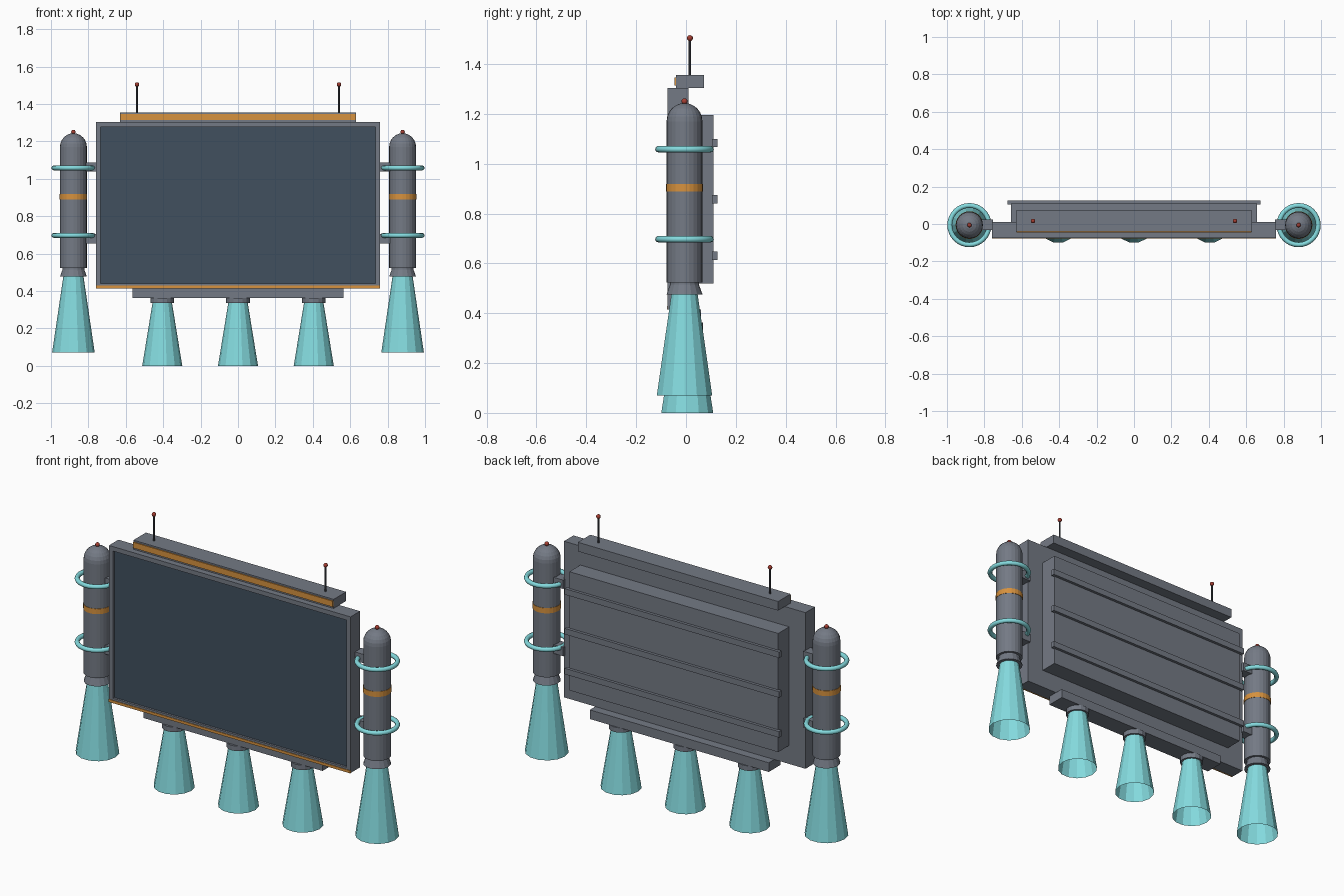
import bpy, bmesh, math
from mathutils import Matrix

if "Cube" in bpy.data.objects:
    bpy.data.objects.remove(bpy.data.objects["Cube"])


def material(name, rgb):
    m = bpy.data.materials.new(name)
    m.diffuse_color = (*[(c / 255 / 12.92 if c < 11 else ((c / 255 + 0.055) / 1.055) ** 2.4) for c in rgb], 1)
    m.use_nodes = True
    m.node_tree.nodes["Principled BSDF"].inputs["Base Color"].default_value = m.diffuse_color
    return m


GREY = material("grey metal", (116, 122, 133))
DARK = material("dark rod", (66, 70, 78))
SCREEN = material("screen slate", (65, 80, 95))
CYAN = material("cyan glow", (132, 218, 222))
ORANGE = material("orange trim", (215, 146, 62))
RED = material("red lamp", (165, 62, 50))


def finish(name, bm, mat, smooth=False):
    me = bpy.data.meshes.new(name)
    bm.to_mesh(me)
    bm.free()
    me.materials.append(mat)
    for p in me.polygons:
        p.use_smooth = smooth
    ob = bpy.data.objects.new(name, me)
    bpy.context.collection.objects.link(ob)
    return ob


def box(name, x, y, z, mat):
    """Box from three (low, high) ranges."""
    bm = bmesh.new()
    bmesh.ops.create_cube(bm, size=1)
    for v in bm.verts:
        v.co = [r[0] if c < 0 else r[1] for c, r in zip(v.co, (x, y, z))]
    return finish(name, bm, mat)


def lathe(name, profile, x, y, mat, sides, smooth=False):
    """Spin an (r, z) profile about the vertical axis; ends stay open."""
    bm = bmesh.new()
    rings = [[bm.verts.new((x + r * math.cos(2 * math.pi * i / sides),
                            y + r * math.sin(2 * math.pi * i / sides), z))
              for i in range(sides)] for r, z in profile]
    for a, b in zip(rings, rings[1:]):
        for i in range(sides):
            j = (i + 1) % sides
            bm.faces.new((a[i], a[j], b[j], b[i]))
    bmesh.ops.remove_doubles(bm, verts=bm.verts, dist=1e-5)
    bmesh.ops.recalc_face_normals(bm, faces=bm.faces)
    return finish(name, bm, mat, smooth)


def ball(name, x, y, z, r, mat):
    bm = bmesh.new()
    bmesh.ops.create_uvsphere(bm, u_segments=12, v_segments=8, radius=r,
                              matrix=Matrix.Translation((x, y, z)))
    return finish(name, bm, mat, True)


def ring(name, x, y, z, major, minor):
    pts = [(major + minor * math.cos(2 * math.pi * k / 8),
            z + minor * math.sin(2 * math.pi * k / 8)) for k in range(9)]
    return lathe(name, pts, x, y, CYAN, 32, True)


# Display panel: framed box with a recessed screen
panel = box("panel_frame", (-0.76, 0.76), (-0.074, 0.011), (0.415, 1.303), GREY)
panel.data.materials.append(SCREEN)
bm = bmesh.new()
bm.from_mesh(panel.data)
front = min(bm.faces, key=lambda f: f.calc_center_median().y)
bmesh.ops.inset_region(bm, faces=[front], thickness=0.036)
recess = bmesh.ops.extrude_discrete_faces(bm, faces=[front])["faces"][0]
bmesh.ops.translate(bm, verts=recess.verts, vec=(0, 0.012, 0))
recess.material_index = 1
bm.to_mesh(panel.data)
bm.free()
box("panel_bottom_trim", (-0.76, 0.76), (-0.077, -0.07), (0.414, 0.429), ORANGE)

# Header bar with trim, and lower mounting beam
box("header_bar", (-0.63, 0.63), (-0.04, 0.072), (1.303, 1.355), GREY)
box("header_trim", (-0.628, 0.628), (-0.046, -0.039), (1.313, 1.346), ORANGE)
box("lower_beam", (-0.563, 0.563), (-0.045, 0.06), (0.363, 0.415), GREY)

# Rear housing and ribs
box("rear_housing", (-0.657, 0.657), (0.01, 0.11), (0.52, 1.195), GREY)
for z in (0.63, 0.857, 1.083):
    box("rear_rib", (-0.675, 0.675), (0.105, 0.126), (z - 0.017, z + 0.017), GREY)

# Three lower thrusters
for x in (-0.405, 0, 0.405):
    lathe("lower_collar", [(0, 0.363), (0.063, 0.363), (0.063, 0.335), (0, 0.335)], x, 0.005, GREY, 16)
    lathe("lower_nozzle", [(0.052, 0.337), (0.107, 0)], x, 0.005, CYAN, 14)

# Antennas and booster pods on both sides
PY = -0.006
for s in (-1, 1):
    lathe("antenna_rod", [(0.005, 1.35), (0.005, 1.5)], s * 0.54, 0.016, DARK, 8)
    ball("antenna_lamp", s * 0.54, 0.016, 1.504, 0.012, RED)
    x = s * 0.88
    dome = [(0.072 * math.cos(a), 1.17 + 0.073 * math.sin(a))
            for a in (k * math.pi / 12 for k in range(1, 7))]
    lathe("pod_body", [(0, 0.523), (0.072, 0.523), (0.072, 1.17)] + dome, x, PY, GREY, 24)
    lathe("pod_band", [(0.071, 0.888), (0.074, 0.888), (0.074, 0.918), (0.071, 0.918)], x, PY, ORANGE, 24)
    lathe("pod_collar", [(0.058, 0.525), (0.058, 0.515), (0.072, 0.476), (0, 0.476)], x, PY, GREY, 16)
    lathe("pod_nozzle", [(0.054, 0.477), (0.114, 0.07)], x, PY, CYAN, 14)
    ball("pod_lamp", x, PY, 1.25, 0.012, RED)
    for z in (1.058, 0.697):
        ring("pod_ring", x, PY, z, 0.105, 0.013)
    for z in (1.063, 0.68):
        box("pod_bracket", sorted((s * 0.755, s * 0.83)), (-0.033, 0.025), (z - 0.025, z + 0.025), GREY)
